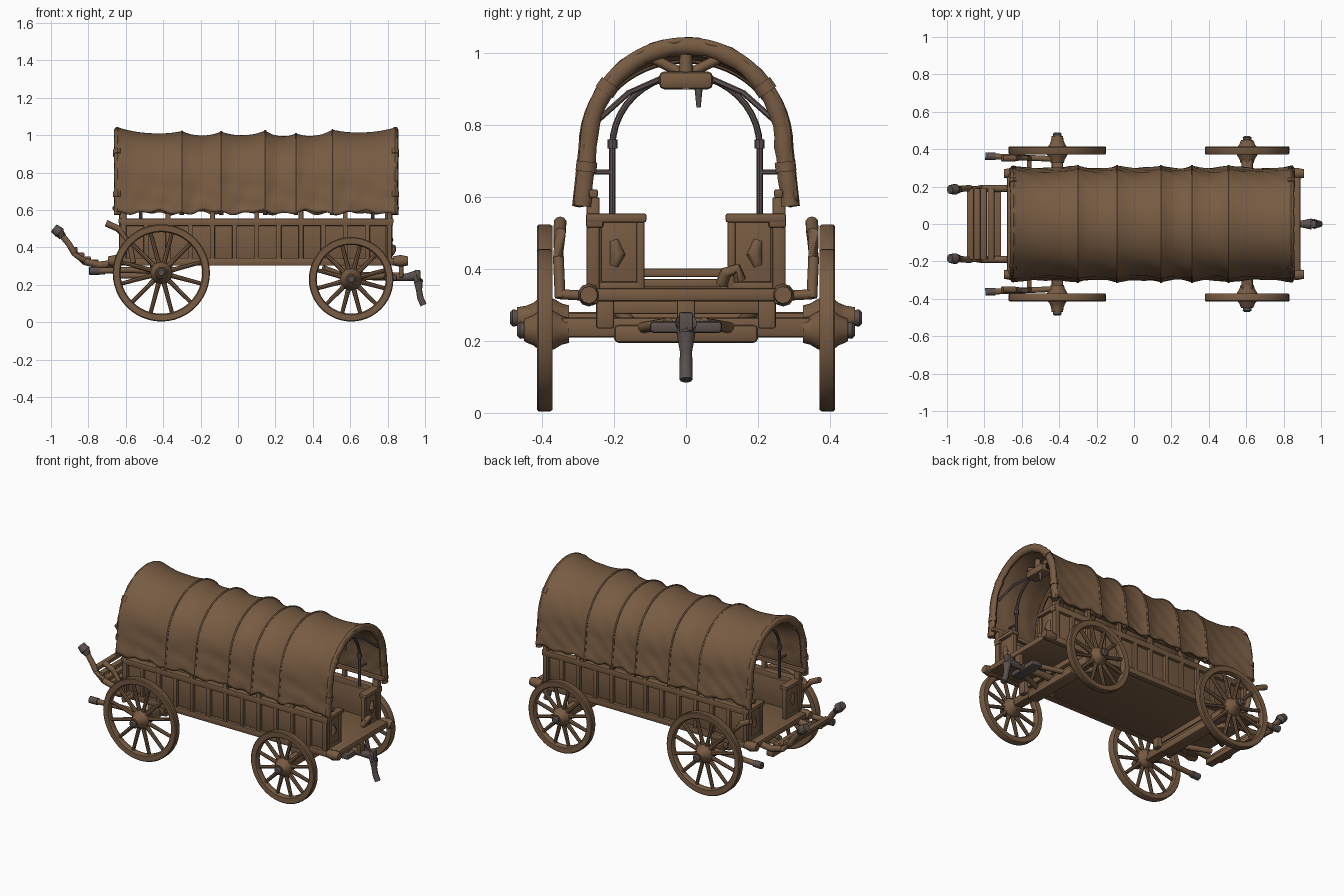
import bpy, bmesh, math
from mathutils import Vector

if "Cube" in bpy.data.objects:
    bpy.data.objects.remove(bpy.data.objects["Cube"])


def material(name, rgb):
    m = bpy.data.materials.new(name)
    m.diffuse_color = (*rgb, 1)
    m.use_nodes = True
    m.node_tree.nodes["Principled BSDF"].inputs["Base Color"].default_value = m.diffuse_color
    return m


WOOD = material("brown_wood", (0.185, 0.105, 0.055))
METAL = material("grey_iron", (0.105, 0.082, 0.075))


def finish(name, bm, mat=WOOD, smooth=True):
    bmesh.ops.recalc_face_normals(bm, faces=bm.faces)
    me = bpy.data.meshes.new(name)
    bm.to_mesh(me)
    bm.free()
    me.materials.append(mat)
    ob = bpy.data.objects.new(name, me)
    bpy.context.collection.objects.link(ob)
    if smooth:
        bpy.ops.object.select_all(action='DESELECT')
        ob.select_set(True)
        bpy.context.view_layer.objects.active = ob
        bpy.ops.object.shade_smooth_by_angle(angle=math.radians(40))
    return ob


def box(name, x, y, z, bevel=0.006, mat=WOOD):
    """Box given by (min, max) on each axis, with worn edges."""
    bm = bmesh.new()
    bmesh.ops.create_cube(bm, size=1)
    for v in bm.verts:
        v.co = Vector([(a + b) / 2 + c * (b - a) for (a, b), c in zip((x, y, z), v.co)])
    bmesh.ops.bevel(bm, geom=bm.edges[:], offset=bevel, segments=2, affect='EDGES', profile=0.5)
    return finish(name, bm, mat)


def both(name, x, y, z, **kw):
    box(name + "_right", x, y, z, **kw)
    box(name + "_left", x, (-y[1], -y[0]), z, **kw)


def tube(name, pts, radii, mat=WOOD, n=10, squash=1.0):
    """Round bar through points, with a radius per point."""
    if not isinstance(radii, (list, tuple)):
        radii = [radii] * len(pts)
    pts = [Vector(p) for p in pts]
    bm = bmesh.new()
    rings = []
    for i, p in enumerate(pts):
        d = (pts[min(i + 1, len(pts) - 1)] - pts[max(i - 1, 0)]).normalized()
        ref = Vector((1, 0, 0)) if abs(d.x) < 0.7 else Vector((0, 1, 0))
        u = d.cross(ref).normalized()
        w = d.cross(u)
        rings.append([bm.verts.new(p + radii[i] * (math.cos(a) * u + squash * math.sin(a) * w))
                      for a in [2 * math.pi * k / n for k in range(n)]])
    for r, s in zip(rings, rings[1:]):
        for k in range(n):
            bm.faces.new((r[k], r[(k + 1) % n], s[(k + 1) % n], s[k]))
    bm.faces.new(rings[0])
    bm.faces.new(rings[-1])
    return finish(name, bm, mat)


def lathe(name, profile, cx, cz, side, mat=WOOD, n=40, closed=False):
    """Turn (radius, y) points around a wheel axis."""
    bm = bmesh.new()
    rings = [[bm.verts.new((cx + r * math.cos(2 * math.pi * k / n), side * y,
                            cz + r * math.sin(2 * math.pi * k / n))) for k in range(n)]
             for r, y in profile]
    pairs = list(zip(rings, rings[1:])) + ([(rings[-1], rings[0])] if closed else [])
    for r, s in pairs:
        for k in range(n):
            bm.faces.new((r[k], r[(k + 1) % n], s[(k + 1) % n], s[k]))
    if not closed:
        bm.faces.new(rings[0])
        bm.faces.new(rings[-1])
    return finish(name, bm, mat)


# Wheels: rim, twelve spokes, turned hub and iron cap
def wheel(tag, cx, R, side, end):
    cz = R + 0.004
    lathe(tag + "_rim", [(R - 0.005, 0.371), (R, 0.378), (R, 0.41), (R - 0.005, 0.415),
                         (R - 0.036, 0.413), (R - 0.042, 0.405), (R - 0.042, 0.381), (R - 0.036, 0.373)],
          cx, cz, side, n=48, closed=True)
    for k in range(12):
        a = 2 * math.pi * (k + 0.5) / 12
        tube(f"{tag}_spoke_{k}", [(cx + r * math.cos(a), side * 0.394, cz + r * math.sin(a))
                                  for r in (0.03, 0.09, R - 0.03)], [0.015, 0.012, 0.0105], n=8)
    lathe(tag + "_hub", [(0.035, 0.325), (0.04, 0.345), (0.052, 0.365), (0.06, 0.385), (0.058, 0.405),
                         (0.042, 0.425), (0.034, 0.445), (0.03, end - 0.02)], cx, cz, side, n=24)
    lathe(tag + "_cap", [(0.022, end - 0.022), (0.024, end - 0.008), (0.015, end)], cx, cz, side, METAL, 16)


for s, sn in ((-1, "right"), (1, "left")):
    wheel("large_wheel_" + sn, -0.41, 0.26, s, 0.49)
    wheel("small_wheel_" + sn, 0.605, 0.226, s, 0.47)

# Axles, bolsters and braces under the bed
for tag, cx, cz in (("rear", -0.41, 0.25), ("front", 0.605, 0.235)):
    box(tag + "_axle", (cx - 0.03, cx + 0.03), (-0.35, 0.35), (cz - 0.025, cz + 0.03), bevel=0.01)
    box(tag + "_axle_middle", (cx - 0.04, cx + 0.04), (-0.2, 0.2), (cz - 0.04, cz + 0.01), bevel=0.012)
    box(tag + "_bolster", (cx - 0.035, cx + 0.035), (-0.22, 0.22), (0.275, 0.312))
    both(tag + "_spring_block", (cx - 0.06, cx + 0.06), (0.2, 0.25), (cz, 0.315))
    for s in (-1, 1):
        d = 1 if cx > 0 else -1
        tube(f"{tag}_brace_{s}", [(cx - 0.15, s * 0.2, 0.29), (cx, s * 0.13, cz), (cx + d * 0.22, s * 0.05, 0.25)], 0.016)
box("front_hitch_beam", (0.78, 0.85), (-0.1, 0.1), (0.222, 0.255), bevel=0.01, mat=METAL)
box("rear_crossbar", (-0.76, -0.71), (-0.2, 0.2), (0.255, 0.29))

# Bed: floor, side boards, rails, posts
box("bed_floor", (-0.66, 0.88), (-0.265, 0.265), (0.31, 0.345))
box("front_sill", (0.84, 0.89), (-0.285, 0.285), (0.31, 0.348), bevel=0.01)
box("rear_sill", (-0.68, -0.63), (-0.285, 0.285), (0.31, 0.348), bevel=0.01)
both("bottom_rail", (-0.66, 0.9), (0.245, 0.28), (0.303, 0.342))
both("side_board", (-0.62, 0.82), (0.235, 0.258), (0.33, 0.55), bevel=0.003)
both("top_rail", (-0.63, 0.83), (0.23, 0.278), (0.515, 0.555))
both("upper_rail", (-0.67, 0.86), (0.245, 0.27), (0.598, 0.622))
N = 13
for i in range(N):
    x = -0.61 + i * 1.42 / (N - 1)
    tall = i % 2 == 0
    both(f"side_post_{i}", (x - 0.013, x + 0.013), (0.25, 0.277), (0.32, 0.61 if tall else 0.53), bevel=0.004)
for x in (-0.655, 0.87):
    for s in (-1, 1):
        tube(f"corner_knob_{x}_{s}", [(x - 0.04, s * 0.27, 0.328), (x, s * 0.27, 0.328), (x + 0.04, s * 0.27, 0.328)],
             [0.024, 0.032, 0.024])

# End boards with a central doorway
for tag, xa in (("front", 0.79), ("rear", -0.63)):
    xb = xa + 0.03
    both(tag + "_end_panel", (xa + 0.008, xb - 0.008), (0.12, 0.25), (0.34, 0.54), bevel=0.003)
    both(tag + "_end_inner_post", (xa, xb), (0.115, 0.138), (0.34, 0.55))
    both(tag + "_end_outer_post", (xa - 0.005, xb + 0.005), (0.24, 0.272), (0.34, 0.6))
    both(tag + "_end_cap", (xa - 0.01, xb + 0.012), (0.11, 0.278), (0.53, 0.555))
    both(tag + "_end_foot", (xa, xb), (0.12, 0.26), (0.34, 0.365))
    for s in (-1, 1):
        tube(f"{tag}_latch_{s}", [(xa + 0.015, s * 0.2, 0.41), (xa + 0.02, s * 0.19, 0.44), (xa + 0.015, s * 0.2, 0.48)],
             [0.014, 0.022, 0.014])
tube("coiled_rope", [(0.81, 0.1, 0.36), (0.83, 0.11, 0.39), (0.83, 0.14, 0.4), (0.82, 0.15, 0.37)], 0.017)

# Canvas cover: arched sheet sagging between its ribs
RIBS = [-0.65, -0.3, -0.09, 0.145, 0.31, 0.505, 0.85]
RIDGE = [1.045, 1.022, 1.02, 1.025, 1.01, 1.03, 1.045]


def arch(t, top, off=0.0, foot=0.575):
    """Point (y, z) on the arch, t from -1 to 1, moved inward by off."""
    base, w = 0.74, 0.295 - off
    if abs(t) > 0.7:
        f = (abs(t) - 0.7) / 0.3
        return math.copysign(w + 0.018 * f, t), base - (base - foot) * f
    a = t / 0.7 * math.pi / 2
    return w * math.sin(a), base + (top - off - base) * math.cos(a)


NX, NT = 120, 64
bm = bmesh.new()
grid = []
for i in range(NX + 1):
    x = RIBS[0] + (RIBS[-1] - RIBS[0]) * i / NX
    k = max(j for j in range(len(RIBS) - 1) if x >= RIBS[j] - 1e-6)
    f = (x - RIBS[k]) / (RIBS[k + 1] - RIBS[k])
    sag = (1 - abs(2 * f - 1) ** 2.2) * 0.022
    top = RIDGE[k] * (1 - f) + RIDGE[k + 1] * f
    row = []
    for j in range(NT + 1):
        t = 2 * j / NT - 1
        fold = 0.004 * abs(t) * math.sin(31 * x + 9 * t) * math.sin(13 * t * t + 17 * x) * min(1, sag * 90)
        foot = 0.588 + 0.008 * math.sin(23 * x + t) + 0.006 * math.sin(57 * x)
        y, z = arch(t, top, sag * (1 - 0.4 * abs(t)) + fold, foot)
        row.append(bm.verts.new((x, y, z)))
    grid.append(row)
for a, b in zip(grid, grid[1:]):
    for j in range(NT):
        bm.faces.new((a[j], b[j], b[j + 1], a[j + 1]))
cover = finish("canvas_cover", bm)
mod = cover.modifiers.new("thickness", 'SOLIDIFY')
mod.thickness = 0.016
inward = cover.data.polygons[NT // 2].normal.z > 0
mod.offset = -1 if inward else 1

# Rolled hems at both ends, seam ribs, and inner bows
TS = [-1 + 2 * j / 40 for j in range(41)]
for x, d in ((-0.645, -1), (0.84, 1)):
    tube(f"cover_hem_{d}", [(x, *arch(t, 1.045, 0.024)) for t in TS],
         [0.024 + 0.002 * math.sin(j * 1.9) for j in range(41)], squash=0.75)
    for t in (-0.8, -0.42, 0.42, 0.8):
        y0, z0 = arch(t - 0.025, 1.045, 0.024)
        y1, z1 = arch(t + 0.025, 1.045, 0.024)
        tube(f"hem_tie_{d}_{t}", [(x, y0, z0), (x, y1, z1)], 0.029, squash=0.8)
for k, x in enumerate(RIBS[1:-1]):
    tube(f"cover_seam_{k}", [(x, *arch(t, RIDGE[k + 1], 0.003)) for t in TS], 0.007, n=6)
    tube(f"wooden_bow_{k}", [(x, *arch(t, RIDGE[k + 1], 0.026)) for t in TS], 0.012, n=8)

# Iron hoops, side stays and hanging lantern bracket
for x in (-0.52, 0.72):
    pts = [(x, -0.205, 0.55)] + [(x, -0.205 * math.cos(a), 0.74 + 0.2 * math.sin(a))
                                 for a in [math.pi * k / 20 for k in range(21)]] + [(x, 0.205, 0.55)]
    tube(f"iron_hoop_{x}", pts, 0.009, METAL, 8)
    for s in (-1, 1):
        tube(f"hoop_stay_{x}_{s}", [(x, s * 0.205, 0.67), (x, s * 0.27, 0.67)], 0.007, METAL, 6)
        tube(f"hoop_collar_{x}_{s}", [(x, s * 0.205, 0.735), (x, s * 0.205, 0.76)], 0.014, METAL, 8)
        tube(f"roof_stay_{x}_{s}", [(x, s * 0.07, 0.93), (x + 0.06, s * 0.16, 0.89), (x + 0.1, s * 0.25, 0.81)], 0.008, METAL, 6)
box("roof_bracket", (0.68, 0.76), (-0.075, 0.075), (0.9, 0.95), bevel=0.015)
tube("bracket_post", [(0.73, 0, 0.9), (0.73, 0, 0.95), (0.73, 0, 1.01)], [0.025, 0.02, 0.016])
tube("hanging_hook", [(0.74, 0.035, 0.91), (0.74, 0.035, 0.85)], [0.012, 0.006], METAL)
for s in (-1, 1):
    tube(f"bracket_arm_{s}", [(0.72, s * 0.02, 0.95), (0.72, s * 0.09, 0.985)], 0.014)

# Driver footboard with curved arms and slats
for s in (-1, 1):
    tube(f"footboard_arm_{s}", [(-0.64, s * 0.19, 0.318), (-0.74, s * 0.19, 0.305), (-0.82, s * 0.19, 0.325),
                                (-0.875, s * 0.19, 0.37), (-0.905, s * 0.19, 0.42), (-0.95, s * 0.185, 0.475)],
         [0.02, 0.02, 0.019, 0.018, 0.017, 0.017])
    tube(f"arm_tip_{s}", [(-0.938, s * 0.185, 0.458), (-0.955, s * 0.185, 0.48), (-0.985, s * 0.185, 0.505)],
         [0.022, 0.03, 0.024], METAL)
for k, (x, z) in enumerate(((-0.765, 0.325), (-0.805, 0.34), (-0.84, 0.36), (-0.875, 0.39))):
    box(f"footboard_slat_{k}", (x - 0.018, x + 0.018), (-0.19, 0.19), (z - 0.012, z + 0.012), bevel=0.005)

# Brake rods and levers beside the large wheels
for s in (-1, 1):
    tube(f"brake_rod_{s}", [(-0.76, s * 0.362, 0.275), (-0.58, s * 0.355, 0.28), (-0.38, s * 0.345, 0.27)], 0.016)
    tube(f"brake_rod_tip_{s}", [(-0.795, s * 0.363, 0.275), (-0.74, s * 0.361, 0.275)], 0.021, METAL)
    tube(f"brake_lever_{s}", [(-0.705, s * 0.35, 0.53), (-0.64, s * 0.352, 0.5), (-0.58, s * 0.355, 0.43),
                              (-0.56, s * 0.35, 0.32)], [0.018, 0.018, 0.015, 0.015])
    tube(f"brake_mount_{s}", [(-0.56, s * 0.35, 0.33), (-0.56, s * 0.26, 0.325)], 0.014)

# Towing hook at the far end
tube("hook_shank", [(0.6, 0, 0.25), (0.86, 0, 0.243)], 0.022)
tube("tow_hook", [(0.84, 0, 0.24), (0.9, 0, 0.24), (0.945, 0, 0.25), (0.965, 0, 0.22), (0.968, 0, 0.17),
                  (0.975, 0, 0.13), (0.992, 0, 0.092)], [0.018, 0.02, 0.03, 0.026, 0.017, 0.018, 0.018], METAL)
box("hook_plate", (0.945, 0.975), (-0.02, 0.02), (0.225, 0.28), bevel=0.006, mat=METAL)
box("hook_hanger", (0.86, 0.885), (-0.025, 0.025), (0.24, 0.315))
